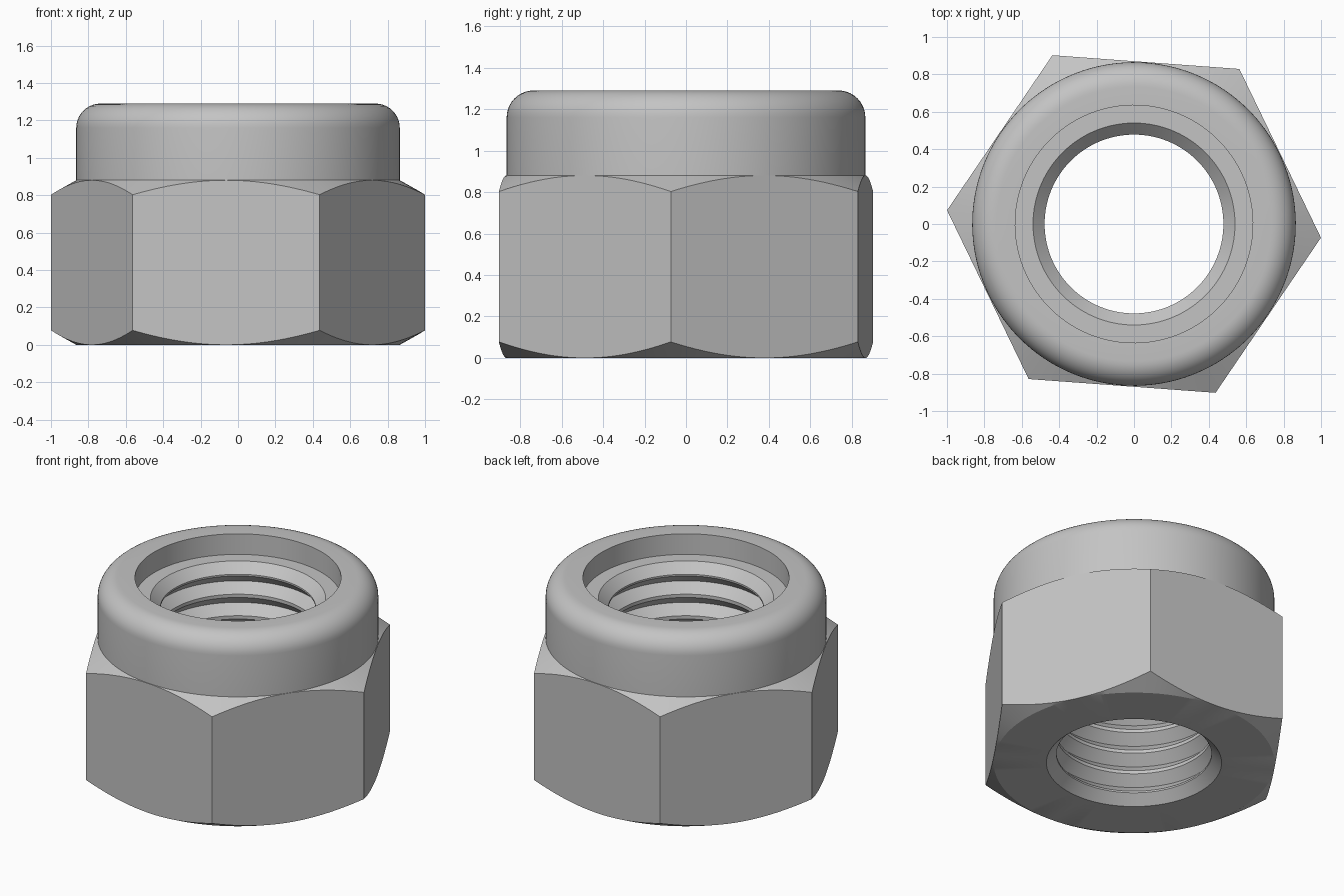
import bpy, bmesh
from math import sin, cos, tan, pi, radians

cube = bpy.data.objects.get("Cube")
if cube:
    bpy.data.objects.remove(cube, do_unlink=True)

SEGMENTS = 144              # multiple of six, so that the hexagon corners get vertices
APOTHEM = 0.868
TURN = radians(-4.2)        # direction of the first hexagon corner
BODY_TOP, TOP = 0.88, 1.29
COLLAR, FILLET = 0.865, 0.13
BORE, ROOT, RECESS, SEAT = 0.478, 0.54, 0.635, 1.15
THREADS = 7


def steel():
    mat = bpy.data.materials.new("steel_grey")
    mat.use_nodes = True
    color = (0.55, 0.55, 0.55, 1)
    mat.diffuse_color = color
    mat.node_tree.nodes["Principled BSDF"].inputs["Base Color"].default_value = color
    return mat


def hex_flank(angle):
    """Outer hexagon with conical chamfers, at an angle from a corner."""
    r = APOTHEM / cos(angle % (pi / 3) - pi / 6)
    drop = (r - APOTHEM) * tan(pi / 6)
    return [(COLLAR, 0), (r, drop), (r, BODY_TOP - drop)]


def collar():
    """Round collar with a rolled top edge."""
    points = [(COLLAR, BODY_TOP)]
    for i in range(11):
        a = i / 10 * pi / 2
        points.append((COLLAR - FILLET + FILLET * cos(a), TOP - FILLET + FILLET * sin(a)))
    return points


def bore():
    """Recess, seat, lead-in chamfers and ring-shaped thread grooves."""
    depth = ROOT - BORE
    points = [(RECESS, TOP), (RECESS, SEAT), (ROOT, SEAT), (BORE, SEAT - depth)]
    start, end = SEAT - depth, depth
    pitch = (start - end) / THREADS
    for i in range(THREADS):
        middle = start - (i + 0.5) * pitch
        points += [(BORE, middle + depth), (ROOT, middle), (BORE, middle - depth)]
    return points + [(BORE, end), (ROOT, 0)]


# Closed section swept round the axis; only the hexagon part varies with angle
bm = bmesh.new()
round_part = collar() + bore()
columns = []
for s in range(SEGMENTS):
    a = s * 2 * pi / SEGMENTS
    section = hex_flank(a + 1e-9) + round_part
    columns.append([bm.verts.new((r * cos(a + TURN), r * sin(a + TURN), z)) for r, z in section])

for s, near in enumerate(columns):
    far = columns[(s + 1) % SEGMENTS]
    for i in range(len(near)):
        j = (i + 1) % len(near)
        bm.faces.new((near[i], far[i], far[j], near[j]))
bmesh.ops.recalc_face_normals(bm, faces=bm.faces)

mesh = bpy.data.meshes.new("lock_nut")
bm.to_mesh(mesh)
bm.free()
mesh.materials.append(steel())
nut = bpy.data.objects.new("lock_nut", mesh)
bpy.context.collection.objects.link(nut)

# Smooth round walls, crisp edges
bpy.ops.object.select_all(action='DESELECT')
nut.select_set(True)
bpy.context.view_layer.objects.active = nut
bpy.ops.object.shade_smooth_by_angle(angle=radians(25))
